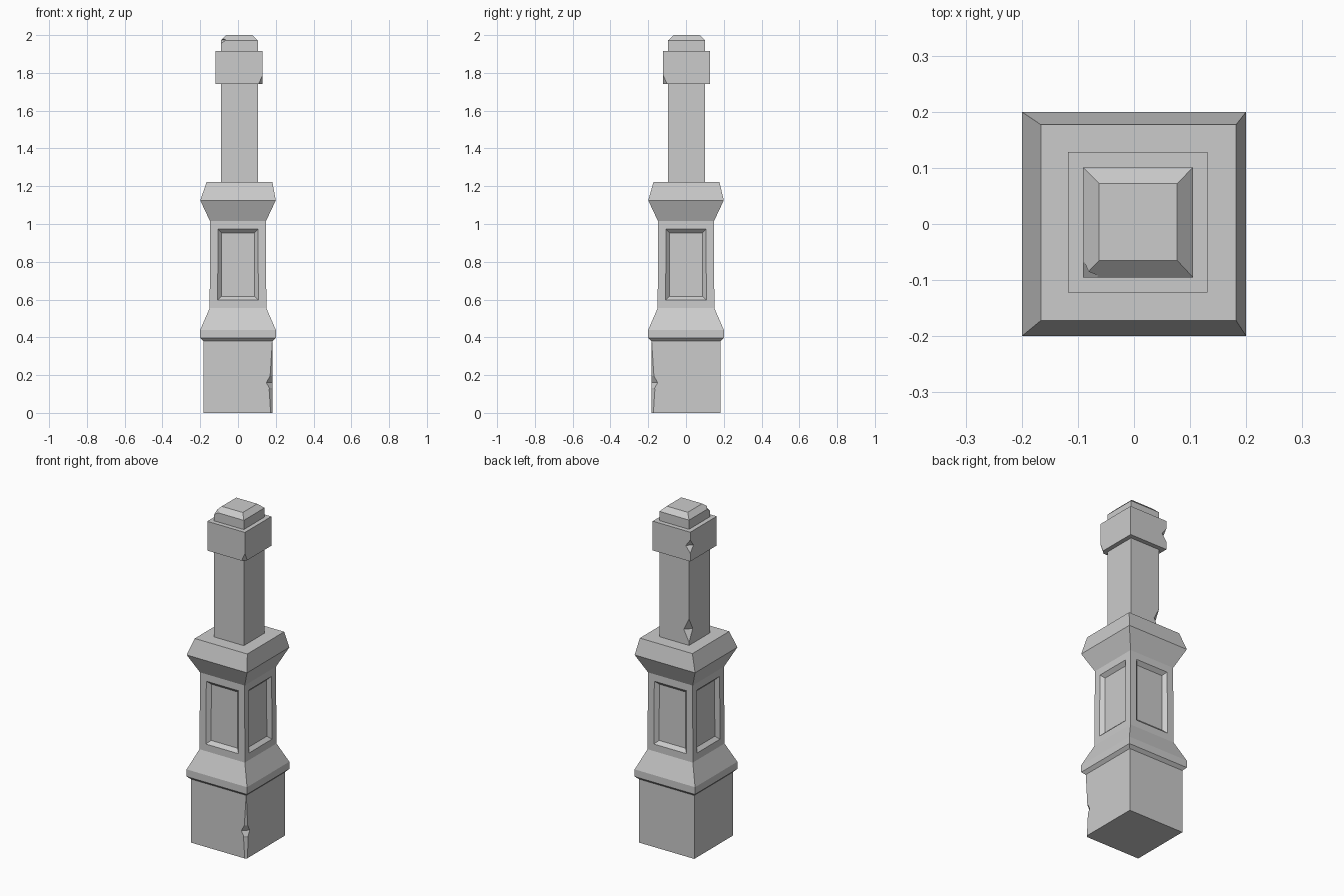
import bpy, bmesh
from mathutils import Matrix

if "Cube" in bpy.data.objects:
    bpy.data.objects.remove(bpy.data.objects["Cube"])


def add_object(name, bm):
    bmesh.ops.recalc_face_normals(bm, faces=bm.faces)
    mesh = bpy.data.meshes.new(name)
    bm.to_mesh(mesh)
    bm.free()
    obj = bpy.data.objects.new(name, mesh)
    bpy.context.collection.objects.link(obj)
    return obj


def square_loft(sections):
    """Stack rectangular sections (x0, x1, y0, y1, z) into a closed solid."""
    bm = bmesh.new()
    rings = [[bm.verts.new(p) for p in ((a, c, z), (b, c, z), (b, d, z), (a, d, z))]
             for a, b, c, d, z in sections]
    bm.faces.new(rings[0][::-1])
    bm.faces.new(rings[-1])
    for lo, hi in zip(rings, rings[1:]):
        for i in range(4):
            j = (i + 1) % 4
            bm.faces.new((lo[i], lo[j], hi[j], hi[i]))
    bm.normal_update()
    return bm


def sq(r, z):
    return (-r, r, -r, r, z)


# Plain base block
base = add_object("base_block", square_loft([sq(0.183, 0), sq(0.183, 0.38)]))

# Pedestal with flared mouldings above and below
bm = square_loft([sq(0.183, 0.38), sq(0.2, 0.397), sq(0.2, 0.44), sq(0.15, 0.555),
                  sq(0.148, 1.015), sq(0.2, 1.125), (-0.166, 0.182, -0.172, 0.177, 1.222)])
# Recessed panel on each of the four sides
panels = [f for f in bm.faces
          if abs(f.normal.z) < 0.1 and 0.7 < f.calc_center_median().z < 0.9]
bmesh.ops.inset_individual(bm, faces=panels, thickness=0.042, use_even_offset=True)
bmesh.ops.inset_individual(bm, faces=panels, thickness=0.02, depth=-0.02,
                           use_even_offset=True)
pedestal = add_object("panelled_pedestal", bm)

# Shaft, collar and cap, slightly off centre
core = (-0.091, 0.105, -0.095, 0.101)
shaft = add_object("shaft", square_loft([core + (1.222,), core + (1.742,)]))
wide = (-0.118, 0.131, -0.122, 0.128)
collar = add_object("collar", square_loft([wide + (1.742,), wide + (1.917,)]))
cap = add_object("cap", square_loft([core + (1.917,), core + (1.972,),
                                     (-0.062, 0.077, -0.065, 0.072, 2.0)]))

# Chipped corners: octahedra centred on the edges (x, y, z, width, half height)
chips = [(0.183, -0.183, 0.16, 0.033, 0.06),
         (0.185, -0.185, 0.12, 0.022, 0.34),
         (-0.091, 0.101, 1.31, 0.035, 0.07),
         (-0.118, 0.128, 1.83, 0.03, 0.04),
         (0.131, -0.122, 1.735, 0.025, 0.055),
         (-0.091, -0.095, 1.975, 0.03, 0.02)]
bm = bmesh.new()
for x, y, z, w, h in chips:
    bmesh.ops.create_uvsphere(bm, u_segments=4, v_segments=2, radius=1,
                              matrix=Matrix.Translation((x, y, z)) @ Matrix.Diagonal((w, w, h, 1)))
cutter = add_object("chip_cutter", bm)
cutter.hide_render = True
cutter.display_type = 'WIRE'
for part in (base, shaft, collar, cap):
    mod = part.modifiers.new("chips", 'BOOLEAN')
    mod.operation = 'DIFFERENCE'
    mod.solver = 'EXACT'
    mod.use_self = True
    mod.object = cutter
